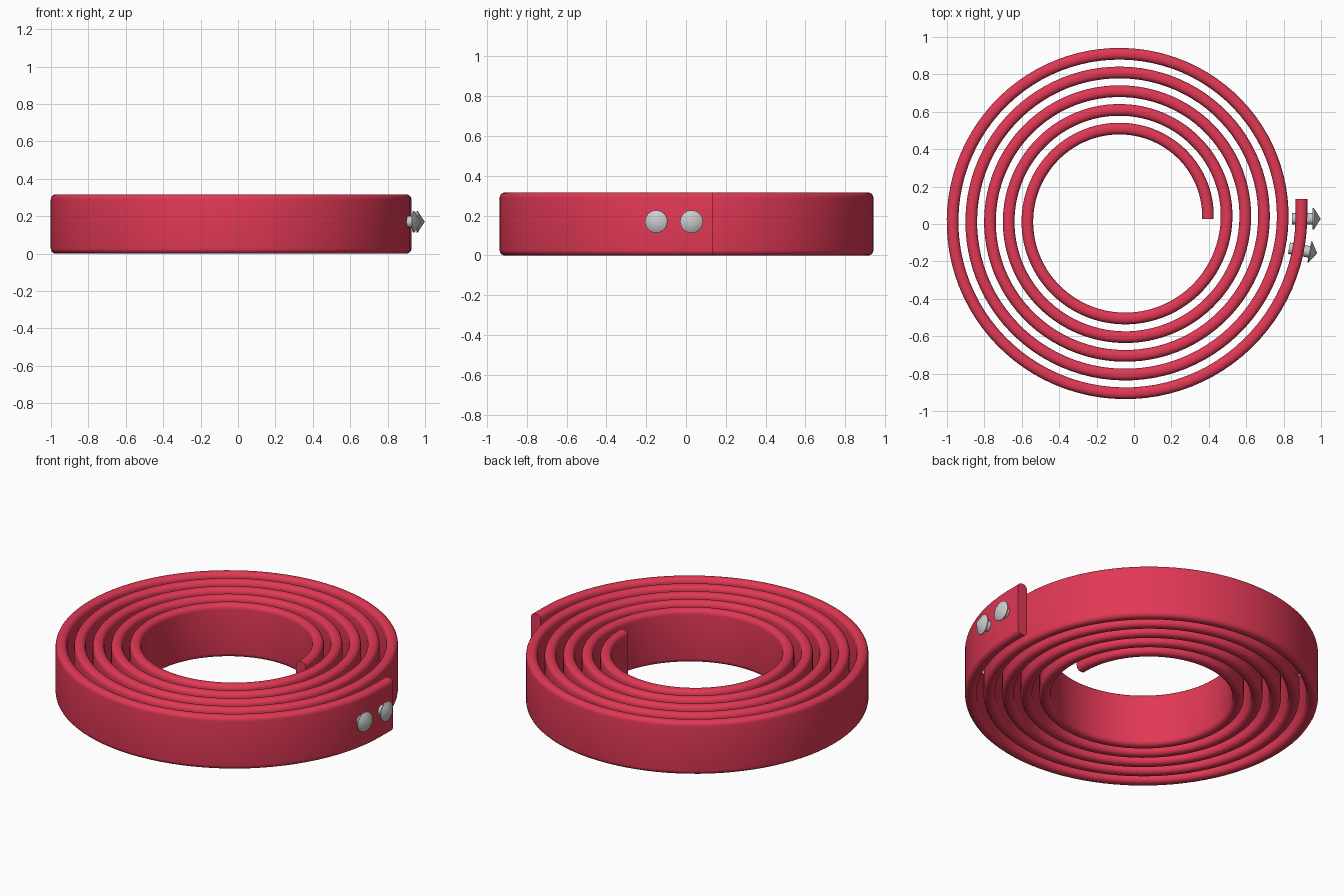
import bpy, bmesh
from math import sin, cos, pi, radians, tau

if "Cube" in bpy.data.objects:
    bpy.data.objects.remove(bpy.data.objects["Cube"])

CX, CY = -0.0625, 0.0275       # spiral centre
R0, PITCH, TURNS = 0.4575, 0.10, 5
W, H, RAD = 0.0625, 0.316, 0.027
SEG = 96


def material(name, color):
    m = bpy.data.materials.new(name)
    m.diffuse_color = color
    m.use_nodes = True
    m.node_tree.nodes["Principled BSDF"].inputs["Base Color"].default_value = m.diffuse_color
    return m


def finish(name, bm, angle, mat=None):
    bmesh.ops.recalc_face_normals(bm, faces=bm.faces)
    me = bpy.data.meshes.new(name)
    bm.to_mesh(me)
    bm.free()
    ob = bpy.data.objects.new(name, me)
    bpy.context.collection.objects.link(ob)
    if mat:
        me.materials.append(mat)
    bpy.ops.object.select_all(action='DESELECT')
    ob.select_set(True)
    bpy.context.view_layer.objects.active = ob
    bpy.ops.object.shade_smooth_by_angle(angle=radians(angle))
    return ob


# Strap cross-section: tall rectangle with rounded corners (radial offset, height)
profile = []
for k, (sx, sz) in enumerate([(1, 1), (-1, 1), (-1, -1), (1, -1)]):
    for i in range(6):
        a = k * pi / 2 + i * pi / 10
        profile.append((sx * (W / 2 - RAD) + RAD * cos(a),
                        H / 2 + sz * (H / 2 - RAD) + RAD * sin(a)))

# Strap path: five-turn spiral, then a short straight tail
path = []
for i in range(TURNS * SEG + 1):
    t = i * tau / SEG
    r = R0 + PITCH * t / tau
    path.append((CX + r * cos(t), CY + r * sin(t), cos(t), sin(t)))
path.append((path[-1][0] + 0.001, 0.133, 1, 0))

# Rolled strap: sweep of the cross-section with capped ends
bm = bmesh.new()
rings = [[bm.verts.new((x + o * nx, y + o * ny, z)) for o, z in profile]
         for x, y, nx, ny in path]
n = len(profile)
for a, b in zip(rings, rings[1:]):
    for j in range(n):
        bm.faces.new((a[j], a[(j + 1) % n], b[(j + 1) % n], b[j]))
bm.faces.new(rings[0])
bm.faces.new(rings[-1])
finish("rolled_strap", bm, 40, material("strap_red", (0.75, 0.04, 0.09, 1)))


# Pointed studs: lathed shaft and cone head pointing outwards through the strap
def stud(name, angle, shift):
    outline = [(0.908, 0.0), (0.908, 0.031), (1.018, 0.031),
               (1.018, 0.057), (1.024, 0.057), (1.061, 0.0)]
    bm = bmesh.new()
    vs = [bm.verts.new((x, 0, z)) for x, z in outline]
    es = [bm.edges.new(p) for p in zip(vs, vs[1:])]
    bmesh.ops.spin(bm, geom=vs + es, cent=(0, 0, 0), axis=(1, 0, 0),
                   angle=tau, steps=32)
    bmesh.ops.remove_doubles(bm, verts=bm.verts, dist=1e-4)
    bmesh.ops.translate(bm, verts=bm.verts, vec=(shift, 0, 0))
    ob = finish(name, bm, 30)
    ob.location = (CX, CY, 0.17)
    ob.rotation_euler.z = radians(angle)


stud("stud_end", 0, 0)
stud("stud_second", -10, -0.003)
